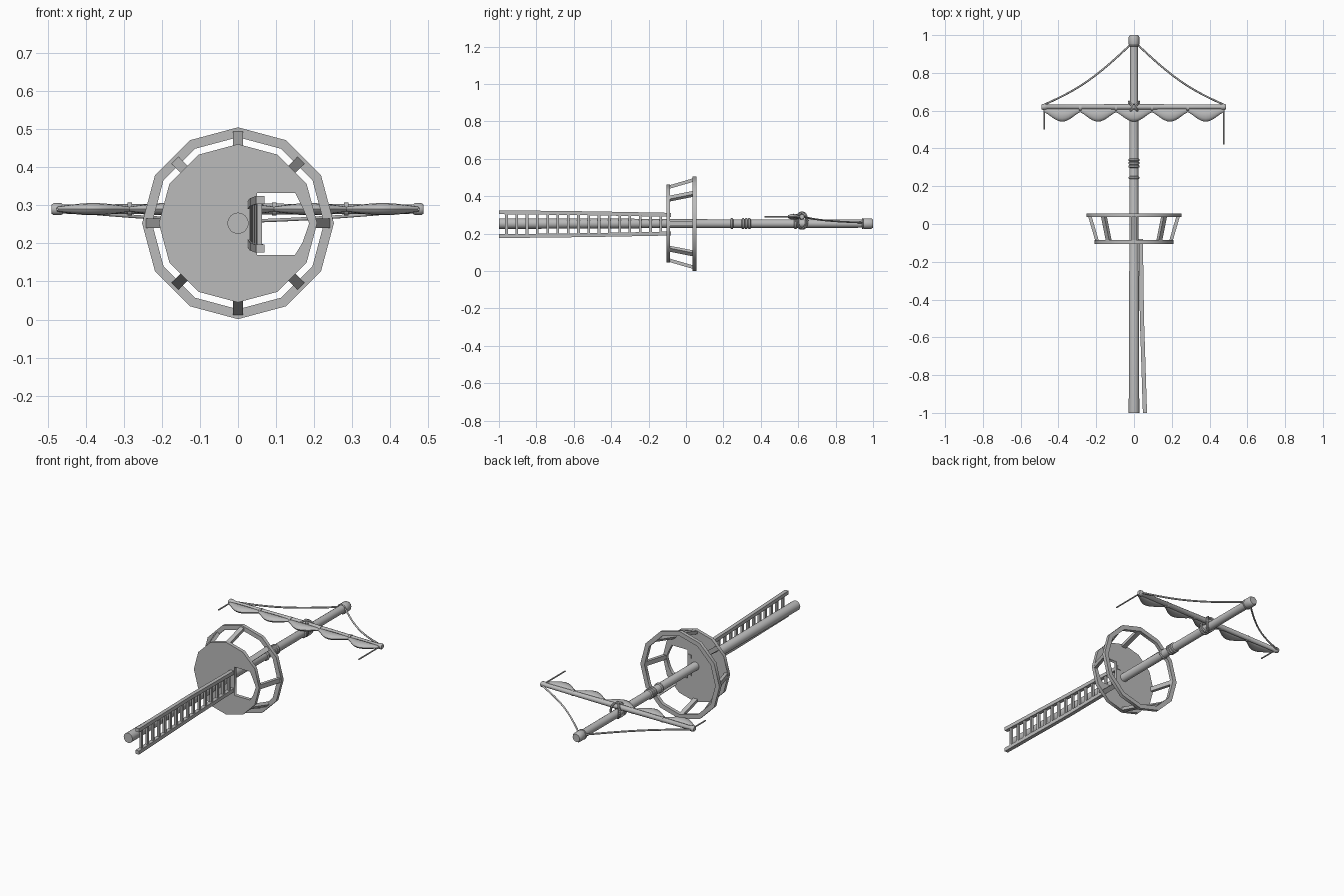
import bpy, bmesh, math
from mathutils import Vector, Matrix

if "Cube" in bpy.data.objects:
    bpy.data.objects.remove(bpy.data.objects["Cube"], do_unlink=True)

grey = bpy.data.materials.new("weathered grey")
grey.use_nodes = True
colour = (0.5, 0.5, 0.5, 1)
grey.diffuse_color = colour
grey.node_tree.nodes["Principled BSDF"].inputs["Base Color"].default_value = colour

AXIS_Z = 0.253   # height of the mast axis
YARD = Vector((0, 0.62, 0.29))


def finish(name, bm, smooth=False):
    bmesh.ops.recalc_face_normals(bm, faces=bm.faces)
    mesh = bpy.data.meshes.new(name)
    bm.to_mesh(mesh)
    bm.free()
    obj = bpy.data.objects.new(name, mesh)
    bpy.context.collection.objects.link(obj)
    mesh.materials.append(grey)
    if smooth:
        bpy.ops.object.select_all(action='DESELECT')
        obj.select_set(True)
        bpy.context.view_layer.objects.active = obj
        bpy.ops.object.shade_smooth_by_angle(angle=math.radians(40))
    return obj


def skin(name, rings):
    """Closed tube through equal-sized rings of points."""
    bm = bmesh.new()
    loops = [[bm.verts.new(p) for p in ring] for ring in rings]
    n = len(loops[0])
    for a, b in zip(loops, loops[1:]):
        for i in range(n):
            j = (i + 1) % n
            bm.faces.new((a[i], a[j], b[j], b[i]))
    bm.faces.new(loops[0])
    bm.faces.new(loops[-1])
    return finish(name, bm, True)


def lathe(name, profile, centre, along, sides=16):
    """Turn (position, radius) pairs around the x or y axis."""
    rings = []
    for t, r in profile:
        ring = []
        for i in range(sides):
            a = math.tau * i / sides
            u, v = r * math.cos(a), r * math.sin(a)
            offset = (t, u, v) if along == 'x' else (u, t, v)
            ring.append(Vector(centre) + Vector(offset))
        rings.append(ring)
    return skin(name, rings)


def beam(bm, a, b, side, width, depth):
    """Box from a to b; width runs along the side direction."""
    a, b = Vector(a), Vector(b)
    d = (b - a).normalized()
    s = Vector(side).normalized()
    t = d.cross(s).normalized()
    rot = Matrix((s, t, d)).transposed().to_4x4()
    size = Matrix.Diagonal((width, depth, (b - a).length, 1))
    bmesh.ops.create_cube(bm, size=1, matrix=Matrix.Translation((a + b) / 2) @ rot @ size)


def plate(name, outlines, y, thickness):
    """Flat plate facing -y; later outlines cut holes."""
    curve = bpy.data.curves.new(name, 'CURVE')
    curve.dimensions = '2D'
    curve.fill_mode = 'BOTH'
    curve.extrude = thickness / 2
    for points in outlines:
        spline = curve.splines.new('POLY')
        spline.points.add(len(points) - 1)
        for p, (x, z) in zip(spline.points, points):
            p.co = (x, z, 0, 1)
        spline.use_cyclic_u = True
    obj = bpy.data.objects.new(name, curve)
    obj.location = (0, y, AXIS_Z)
    obj.rotation_euler.x = math.pi / 2
    curve.materials.append(grey)
    bpy.context.collection.objects.link(obj)


def rope(name, points, radius):
    curve = bpy.data.curves.new(name, 'CURVE')
    curve.dimensions = '3D'
    curve.bevel_depth = radius
    curve.bevel_resolution = 1
    curve.use_fill_caps = True
    spline = curve.splines.new('POLY')
    spline.points.add(len(points) - 1)
    for p, co in zip(spline.points, points):
        p.co = (*co, 1)
    curve.materials.append(grey)
    bpy.context.collection.objects.link(bpy.data.objects.new(name, curve))


def polygon(r):
    return [(r * math.sin(math.tau * i / 12), r * math.cos(math.tau * i / 12)) for i in range(12)]


# Mast with its collar, bands and cap
lathe("mast", [(-1, 0.028), (-0.25, 0.026), (-0.245, 0.024), (0.95, 0.022)], (0, 0, AXIS_Z), 'y')
lathe("mast_cap", [(0.945, 0.025), (0.952, 0.028), (0.99, 0.028), (1, 0.022)], (0, 0, AXIS_Z), 'y')
for i, y in enumerate((0.245, 0.305, 0.322, 0.339, 0.585)):
    lathe(f"mast_band_{i + 1}", [(-0.008, 0.024), (-0.004, 0.029), (0.004, 0.029), (0.008, 0.024)],
          (0, y, AXIS_Z), 'y')

# Lookout basket: floor with hatch, rail hoop and posts
hatch = [(0.05, 0.08), (0.15, 0.08), (0.17, 0.04), (0.187, 0), (0.17, -0.05), (0.15, -0.083), (0.05, -0.083)]
plate("basket_floor", [polygon(0.208), hatch], -0.095, 0.02)
plate("basket_rail", [polygon(0.252), polygon(0.226)], 0.046, 0.02)
bm = bmesh.new()
for i in range(8):
    a = math.tau * i / 8
    out = Vector((math.sin(a), 0, math.cos(a)))
    fit = 0.966 if i % 2 else 1
    low = out * 0.196 * fit + Vector((0, -0.088, AXIS_Z))
    high = out * 0.234 * fit + Vector((0, 0.042, AXIS_Z))
    beam(bm, low, high, (math.cos(a), 0, -math.sin(a)), 0.026, 0.018)
finish("basket_posts", bm)

# Ladder, bent at its middle and narrowing toward the basket
bends = [(-1, 0.058, 0.064), (-0.5, 0.042, 0.058), (-0.08, 0.036, 0.05)]
bm = bmesh.new()
for s in (-1, 1):
    for (y0, x0, w0), (y1, x1, w1) in zip(bends, bends[1:]):
        beam(bm, (x0, y0, 0.25 + s * w0), (x1, y1, 0.25 + s * w1), (1, 0, 0), 0.022, 0.021)
finish("ladder_rails", bm)
bm = bmesh.new()
for i in range(16):
    y = -0.96 + i * 0.055
    (y0, x0, w0), (y1, x1, w1) = bends[:2] if y < -0.5 else bends[1:]
    f = (y - y0) / (y1 - y0)
    x, w = x0 + f * (x1 - x0), w0 + f * (w1 - w0)
    beam(bm, (x, y, 0.25 - w), (x, y, 0.25 + w), (1, 0, 0), 0.013, 0.014)
finish("ladder_rungs", bm)

# Yard
lathe("yard", [(-0.49, 0.012), (-0.484, 0.016), (-0.465, 0.016), (-0.46, 0.012), (0, 0.015),
               (0.46, 0.012), (0.465, 0.016), (0.482, 0.016), (0.487, 0.012)], YARD, 'x', 12)

# Furled sail in five swags, with ties between them
for k in range(5):
    rings = []
    for i in range(13):
        f = i / 12
        bulge = math.sin(math.pi * f)
        front = 0.592 - 0.05 * bulge ** 1.3
        mid, half = (0.612 + front) / 2, (0.612 - front) / 2
        thick = 0.006 + 0.010 * bulge
        rings.append([(-0.475 + 0.19 * (k + f), mid + half * math.cos(a), YARD.z + thick * math.sin(a))
                      for a in [math.tau * j / 12 for j in range(12)]])
    skin(f"sail_swag_{k + 1}", rings)
for k in range(4):
    lathe(f"sail_tie_{k + 1}", [(-0.006, 0.017), (0.006, 0.017)],
          (-0.285 + 0.19 * k, 0.616, YARD.z), 'x', 12)

# Crossed lashing that binds the yard to the mast
for name, turn in (("left", 1), ("right", -1)):
    for shift in (-0.004, 0.004):
        points = []
        for i in range(25):
            a = math.tau * i / 24
            u = 0.034 * math.cos(a)
            points.append((u * 0.8, YARD.y + turn * u * 0.75 + shift, 0.269 + 0.044 * math.sin(a)))
        rope(f"lashing_{name}", points, 0.0045)

# Sagging stays from the cap to the yard ends, and loose hanging lines
for name, s, end in (("left", 1, 0.42), ("right", -1, 0.5)):
    stay = []
    for i in range(13):
        f = i / 12
        sag = 0.035 * math.sin(math.pi * f)
        stay.append((s * (0.018 + 0.457 * f), 0.95 - 0.318 * f - sag, 0.258 + 0.03 * f - 0.004 * math.sin(math.pi * f)))
    rope(f"stay_{name}", stay, 0.005)
    rope(f"loose_line_{name}", [(s * 0.475, 0.62, YARD.z), (s * 0.475, end, YARD.z)], 0.004)
rope("cap_knot", [(0.026 * math.sin(math.tau * i / 16), 0.945, AXIS_Z + 0.026 * math.cos(math.tau * i / 16))
                  for i in range(17)], 0.004)
